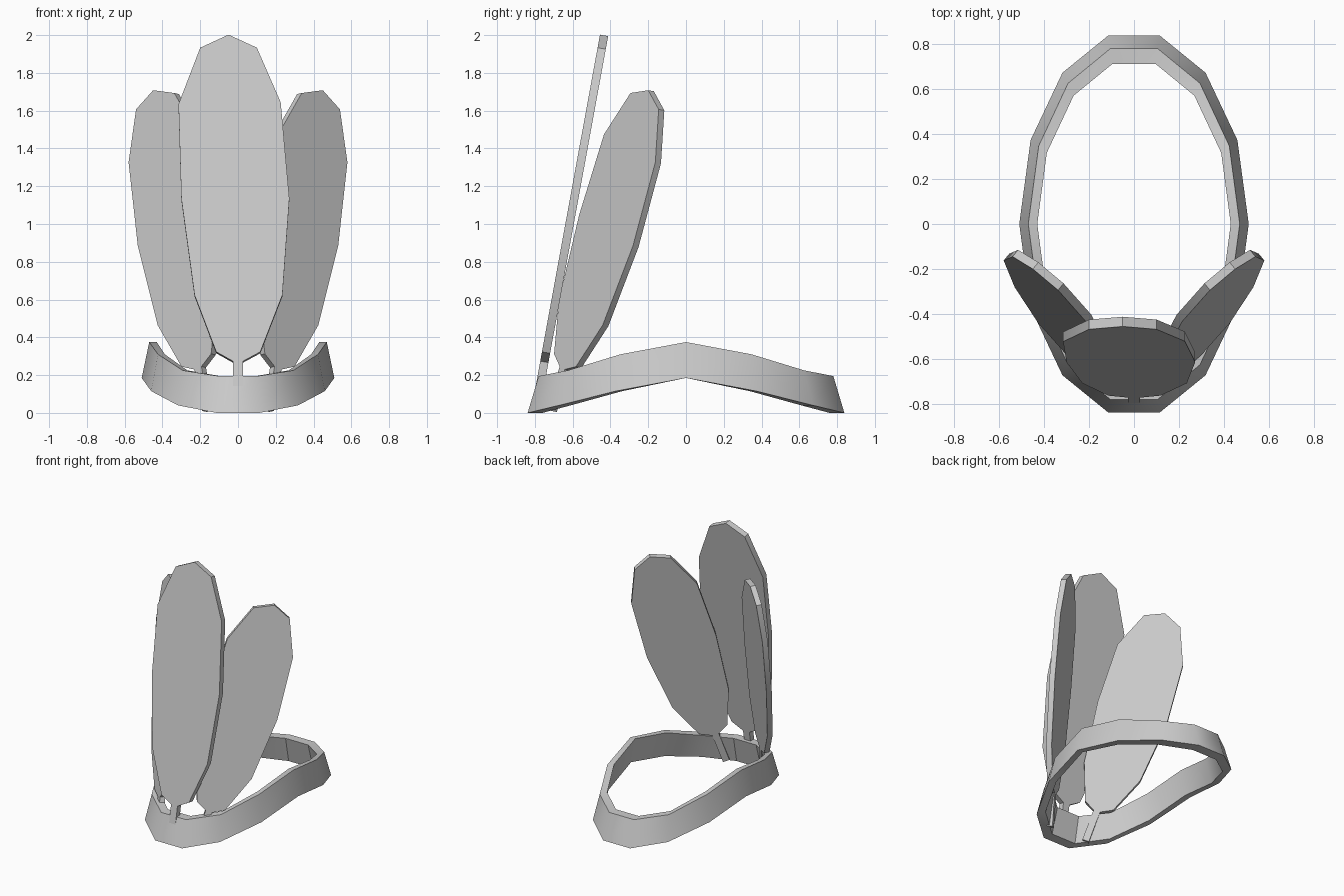
import bpy, bmesh, math
from mathutils import Vector

if "Cube" in bpy.data.objects:
    bpy.data.objects.remove(bpy.data.objects["Cube"])

def finish(bm, name):
    bmesh.ops.recalc_face_normals(bm, faces=bm.faces)
    me = bpy.data.meshes.new(name)
    bm.to_mesh(me)
    bm.free()
    ob = bpy.data.objects.new(name, me)
    bpy.context.collection.objects.link(ob)
    bpy.ops.object.select_all(action='DESELECT')
    ob.select_set(True)
    bpy.context.view_layer.objects.active = ob
    bpy.ops.object.shade_smooth_by_angle(angle=math.radians(36))
    return ob

# Headband: 14-sided oval ring, dipping at front and back, leaning inward
SIDES = 14
LOW = [0.185, 0.115, 0.04, 0.0]
HIGH = [0.375, 0.31, 0.225, 0.195]
SECTION = [(0.51, 0.86, LOW), (0.47, 0.80, HIGH), (0.43, 0.73, HIGH), (0.465, 0.78, LOW)]
bm = bmesh.new()
rings = []
for k in range(SIDES):
    a = 2 * math.pi * k / SIDES
    step = min(k % 7, 7 - k % 7)
    rings.append([bm.verts.new((rx * math.cos(a), ry * math.sin(a), z[step]))
                  for rx, ry, z in SECTION])
for k in range(SIDES):
    p, q = rings[k], rings[(k + 1) % SIDES]
    for i in range(4):
        j = (i + 1) % 4
        bm.faces.new((p[i], q[i], q[j], p[j]))
finish(bm, "headband")

# Feather outline (across, along), origin where blade meets stem
OUTLINE = [(0.027, -0.265), (0.027, 0.0), (0.118, 0.05), (0.235, 0.356), (0.272, 0.875),
           (0.226, 1.393), (0.10, 1.687), (-0.05, 1.757), (-0.20, 1.687), (-0.315, 1.383),
           (-0.30, 0.875), (-0.23, 0.356), (-0.115, 0.05), (-0.027, 0.0), (-0.027, -0.265)]

def feather(name, base, up, normal, scale=1.0, side=1):
    base, u, n = Vector(base), Vector(up).normalized(), Vector(normal)
    n = (n - u * n.dot(u)).normalized()
    w = u.cross(n)
    bm = bmesh.new()
    layers = []
    for t in (-0.022, 0.022):
        layer = []
        for a, b in OUTLINE:
            p = base + (w * a + u * b + n * t) * scale
            p.x *= side
            layer.append(bm.verts.new(p))
        layers.append(layer)
    back, front = layers
    count = len(OUTLINE)
    for i in range(count):
        j = (i + 1) % count
        bm.faces.new((back[i], back[j], front[j], front[i]))
    # blade and stem caps
    for l in layers:
        bm.faces.new(l[1:14])
        bm.faces.new((l[0], l[1], l[13], l[14]))
    finish(bm, name)

# Tall centre feather and two smaller mirrored side feathers
feather("centre_feather", (0, -0.75, 0.27), (0, 0.18, 0.984), (0, -0.984, 0.18))
for side, label in ((1, "right"), (-1, "left")):
    feather(label + "_feather", (0.2, -0.64, 0.235), (0.174, 0.308, 0.935),
            (0.625, -0.768, 0.136), 0.886, side)
